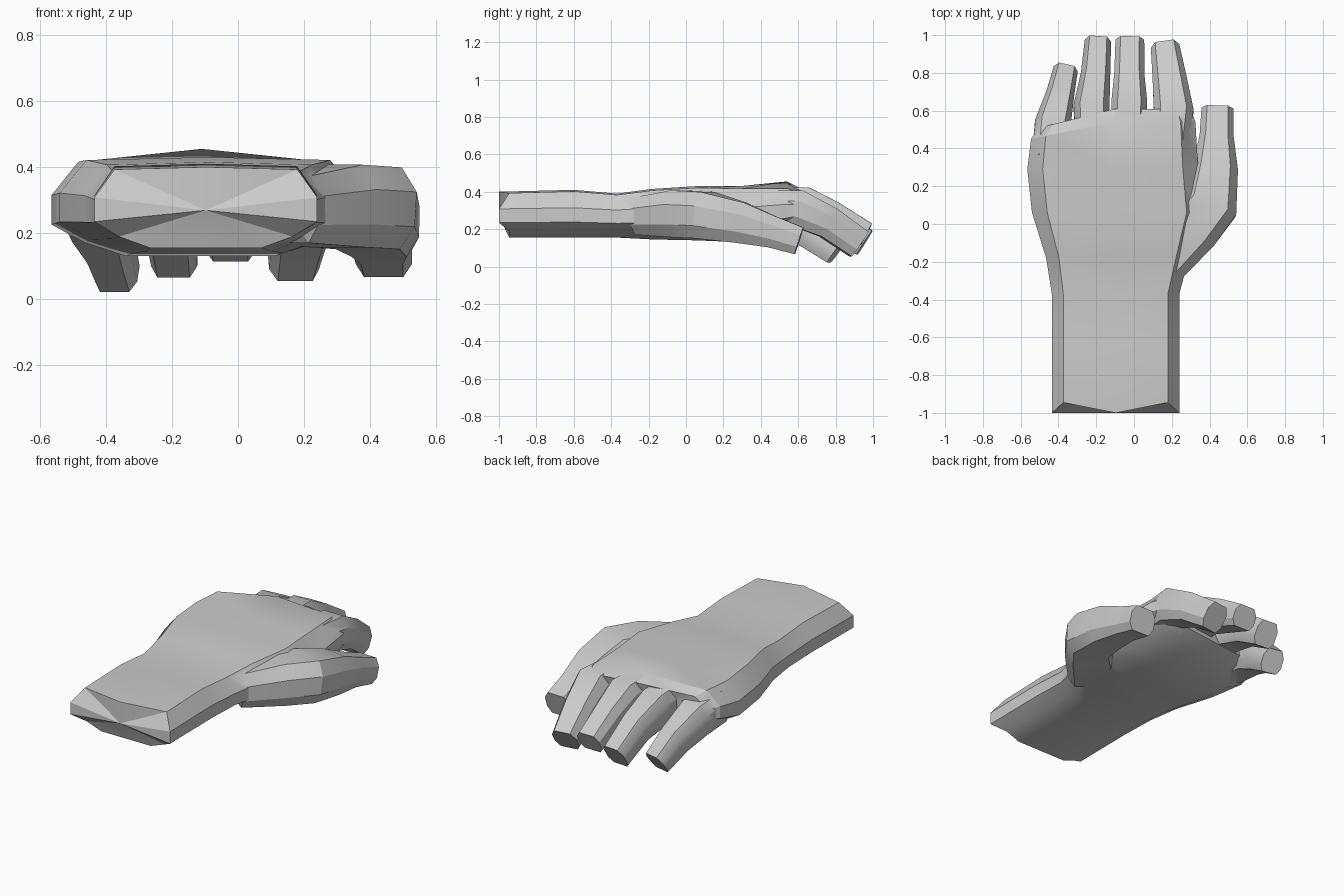
import bpy, bmesh
from mathutils import Vector

if "Cube" in bpy.data.objects:
    bpy.data.objects.remove(bpy.data.objects["Cube"])

# Cross-sections as unit outlines (side, up), counter-clockwise
PALM = [(1, -.35), (1, .25), (.82, .94), (0, 1), (-.82, .94), (-1, .25),
        (-1, -.35), (-.78, -.72), (-.5, -1), (.5, -1), (.78, -.72)]
DIGIT = [(1, -.45), (1, .4), (.65, 1), (-.65, 1), (-1, .4), (-1, -.45), (-.7, -1), (.7, -1)]


def skin(name, rings):
    """Join rings of points into a closed tube."""
    bm = bmesh.new()
    vr = [[bm.verts.new(p) for p in r] for r in rings]
    n = len(vr[0])
    for a, b in zip(vr, vr[1:]):
        for i in range(n):
            j = (i + 1) % n
            bm.faces.new((a[i], a[j], b[j], b[i]))
    for ring in (vr[0], vr[-1]):
        mid = sum((v.co for v in ring), Vector()) / n
        if ring is vr[0]:
            mid.y = min(v.co.y for v in ring)
        c = bm.verts.new(mid)
        for i in range(n):
            bm.faces.new((ring[i], ring[(i + 1) % n], c))
    bmesh.ops.recalc_face_normals(bm, faces=bm.faces)
    me = bpy.data.meshes.new(name)
    bm.to_mesh(me)
    bm.free()
    ob = bpy.data.objects.new(name, me)
    bpy.context.collection.objects.link(ob)
    return ob


def digit(name, path):
    """Finger swept along (x, y, z, half width, half thickness) stations."""
    pts = [Vector(p[:3]) for p in path]
    rings = []
    for k, p in enumerate(path):
        t = pts[min(k + 1, len(pts) - 1)] - pts[max(k - 1, 0)]
        t.normalize()
        side = t.cross(Vector((0, 0, 1))).normalized()
        up = side.cross(t)
        rings.append([pts[k] + side * s * p[3] + up * u * p[4] for s, u in DIGIT])
    return skin(name, rings)


# Forearm and palm: y, x min, x max, z min, z max, crown rise, little-finger-side pull-back
stations = [(-1, -.435, .24, .155, .40, 0, 0),
            (-.6, -.435, .24, .155, .41, 0, 0),
            (-.37, -.435, .24, .155, .39, 0, 0),
            (-.18, -.465, .29, .145, .415, 0, 0),
            (.06, -.54, .36, .14, .43, 0, 0),
            (.29, -.565, .34, .13, .425, .005, 0),
            (.54, -.545, .325, .18, .425, .03, .09),
            (.61, -.50, .30, .21, .40, .02, .1)]
rings = []
for y, x0, x1, z0, z1, crown, pull in stations:
    ring = []
    for s, u in PALM:
        z = (z0 + z1) / 2 + u * (z1 - z0) / 2 + (crown if s == 0 else 0)
        yy = y - pull * max(0, -s)
        if y == -1 and (u < -.6 or u == .94):   # ragged wrist end
            yy += .055
        ring.append(Vector(((x0 + x1) / 2 + s * (x1 - x0) / 2, yy, z)))
    rings.append(ring)
hand = skin("hand", rings)

# Fingers and thumb
parts = [
    digit("little_finger", [(-.44, .35, .29, .10, .10), (-.43, .53, .265, .095, .10),
                            (-.395, .67, .18, .075, .085), (-.365, .805, .078, .065, .07)]),
    digit("ring_finger", [(-.22, .45, .32, .09, .09), (-.225, .62, .31, .095, .10),
                          (-.205, .78, .24, .078, .085), (-.192, .955, .128, .07, .075)]),
    digit("middle_finger", [(-.03, .45, .33, .09, .09), (-.025, .64, .33, .095, .095),
                            (-.025, .78, .265, .08, .085), (-.022, .965, .172, .076, .065)]),
    digit("index_finger", [(.19, .42, .32, .10, .09), (.21, .60, .31, .105, .10),
                           (.19, .76, .235, .09, .085), (.167, .925, .12, .076, .08)]),
    digit("thumb", [(.14, -.22, .27, .13, .10), (.30, -.02, .282, .155, .125),
                    (.40, .10, .275, .15, .125), (.43, .29, .235, .12, .11),
                    (.437, .46, .185, .09, .085), (.442, .605, .138, .085, .075)]),
]

# Merge everything into one continuous surface
bpy.context.view_layer.objects.active = hand
hand.select_set(True)
for p in parts:
    m = hand.modifiers.new("join", 'BOOLEAN')
    m.operation = 'UNION'
    m.solver = 'EXACT'
    m.object = p
    bpy.ops.object.modifier_apply(modifier=m.name)
    bpy.data.objects.remove(p)
bpy.ops.object.shade_smooth_by_angle(angle=0.5)
